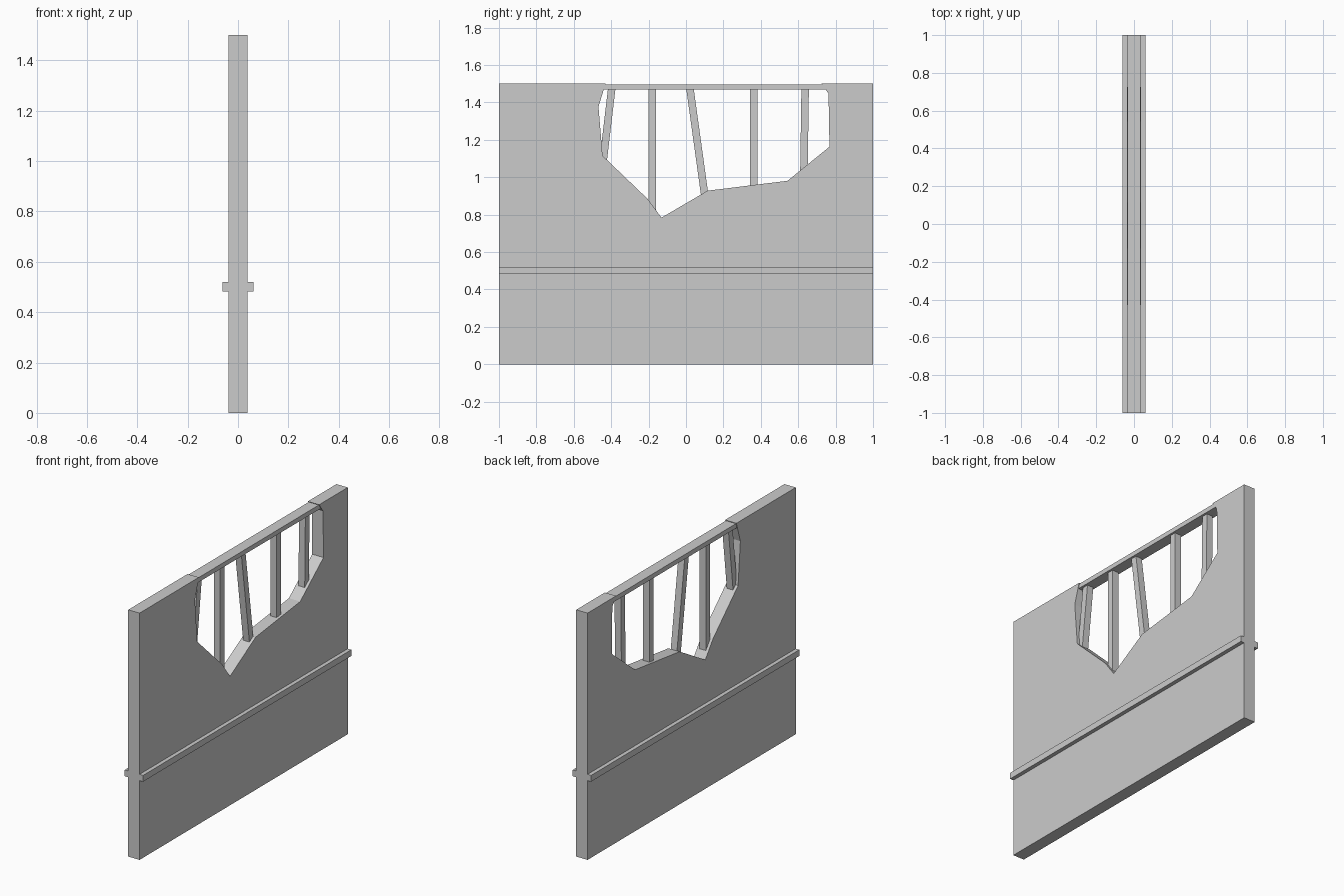
import bpy, bmesh

if "Cube" in bpy.data.objects:
    bpy.data.objects.remove(bpy.data.objects["Cube"])


def extrude_profile(name, profile, half):
    """Extrude a (y, z) outline symmetrically along x."""
    bm = bmesh.new()
    face = bm.faces.new([bm.verts.new((-half, y, z)) for y, z in profile])
    out = bmesh.ops.extrude_face_region(bm, geom=[face])
    moved = [g for g in out["geom"] if isinstance(g, bmesh.types.BMVert)]
    bmesh.ops.translate(bm, verts=moved, vec=(2 * half, 0, 0))
    bmesh.ops.recalc_face_normals(bm, faces=bm.faces)
    mesh = bpy.data.meshes.new(name)
    bm.to_mesh(mesh)
    bm.free()
    obj = bpy.data.objects.new(name, mesh)
    bpy.context.collection.objects.link(obj)
    return obj


def rect(y0, y1, z0, z1):
    return [(y0, z0), (y1, z0), (y1, z1), (y0, z1)]


# Wall panel with the broken opening at the top
hole = [(0.725, 1.5), (0.762, 1.447), (0.767, 1.163), (0.543, 0.981),
        (0.115, 0.928), (-0.131, 0.784), (-0.206, 0.885), (-0.446, 1.115),
        (-0.468, 1.377), (-0.43, 1.5)]
extrude_profile("broken_wall", [(-1, 0), (1, 0), (1, 1.5)] + hole + [(-1, 1.5)], 0.038)

# Trim rail running along both faces
extrude_profile("trim_rail", rect(-1, 1, 0.482, 0.52), 0.062)

# Exposed top beam across the opening
extrude_profile("top_beam", rect(-0.475, 0.78, 1.468, 1.496), 0.034)

# Exposed studs: centre y at top, centre y at bottom, bottom z
studs = [(-0.397, -0.446, 1.06), (-0.181, -0.181, 0.80), (0.021, 0.102, 0.89),
         (0.361, 0.361, 0.92), (0.637, 0.630, 1.00)]
w = 0.02
for i, (top, bottom, z) in enumerate(studs, 1):
    extrude_profile(f"stud_{i}", [(bottom - w, z), (bottom + w, z),
                                  (top + w, 1.475), (top - w, 1.475)], 0.021)
